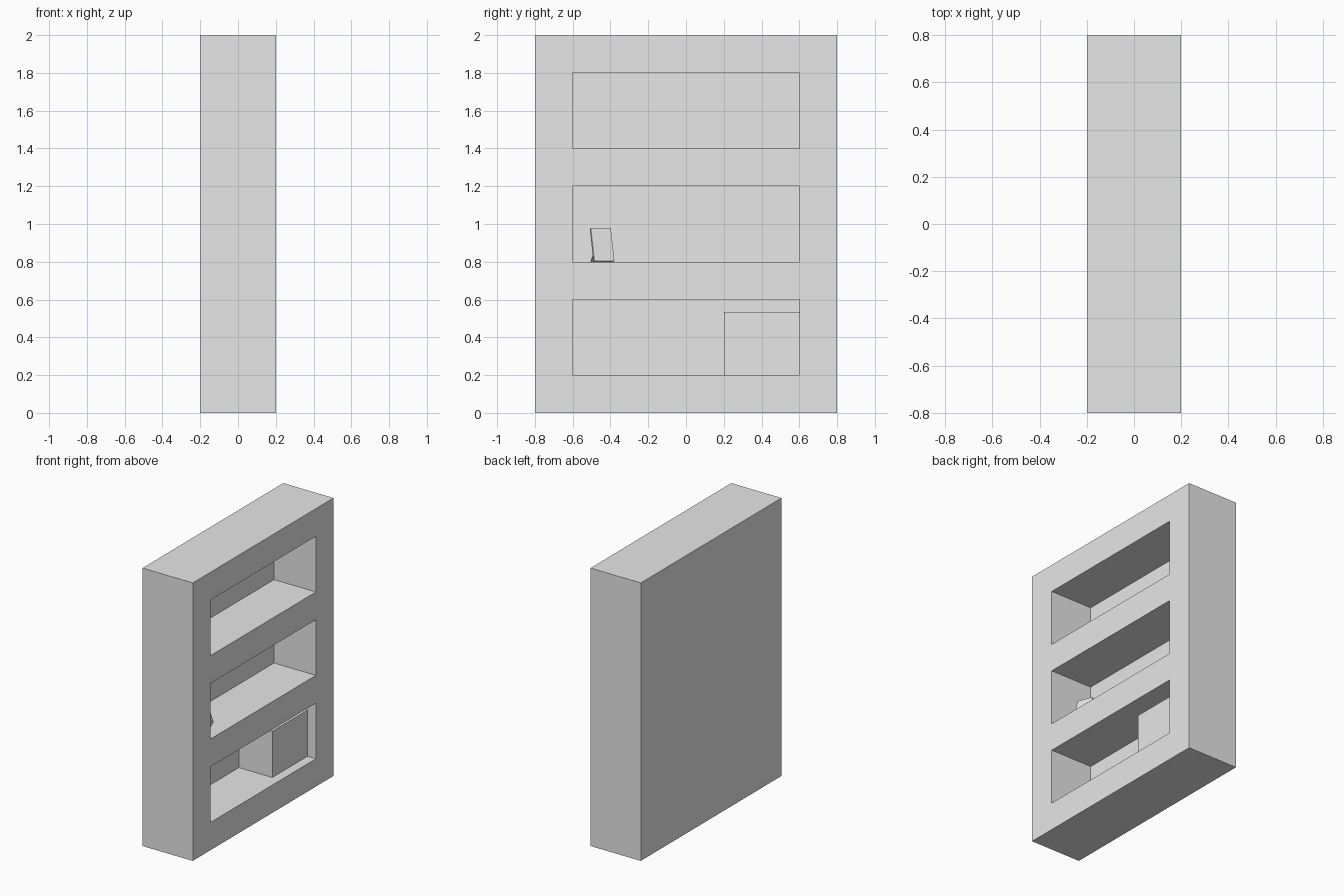
import bpy, bmesh, math
from mathutils import Matrix

if "Cube" in bpy.data.objects:
    bpy.data.objects.remove(bpy.data.objects["Cube"], do_unlink=True)

grey = bpy.data.materials.new("light_grey")
grey.use_nodes = True
COLOUR = (0.8, 0.8, 0.8, 1)
grey.diffuse_color = COLOUR
grey.node_tree.nodes["Principled BSDF"].inputs["Base Color"].default_value = COLOUR


def add_object(name, bm, matrix=Matrix()):
    bmesh.ops.recalc_face_normals(bm, faces=bm.faces)
    mesh = bpy.data.meshes.new(name)
    bm.to_mesh(mesh)
    bm.free()
    mesh.materials.append(grey)
    obj = bpy.data.objects.new(name, mesh)
    obj.matrix_world = matrix
    bpy.context.collection.objects.link(obj)
    return obj


def block(bm, x, y, z):
    """Box given by (min, max) on each axis."""
    spans = (x, y, z)
    size = Matrix.Diagonal([b - a for a, b in spans] + [1])
    place = Matrix.Translation([(a + b) / 2 for a, b in spans])
    bmesh.ops.create_cube(bm, size=1, matrix=place @ size)


def prism(name, profile, width, matrix):
    """Extrude a side profile (depth, height) evenly across the width."""
    bm = bmesh.new()
    face = bm.faces.new([bm.verts.new((d, -width / 2, h)) for d, h in profile])
    new = bmesh.ops.extrude_face_region(bm, geom=[face])["geom"]
    verts = [v for v in new if isinstance(v, bmesh.types.BMVert)]
    bmesh.ops.translate(bm, verts=verts, vec=(0, width, 0))
    return add_object(name, bm, matrix)


# Bookcase body with three shelf recesses open on its left side
BACK = -0.133
bm = bmesh.new()
block(bm, (-0.2, 0.2), (-0.8, 0.8), (0, 2))
case = add_object("bookcase", bm)

bm = bmesh.new()
for shelf in (0.2, 0.8, 1.4):
    block(bm, (BACK, 0.3), (-0.6, 0.6), (shelf, shelf + 0.4))
cutter = add_object("recess_cutter", bm)
cutter.hide_render = True

cut = case.modifiers.new("recesses", "BOOLEAN")
cut.operation = "DIFFERENCE"
cut.solver = "EXACT"
cut.object = cutter
bpy.context.view_layer.objects.active = case
bpy.ops.object.modifier_apply(modifier=cut.name)
bpy.data.objects.remove(cutter, do_unlink=True)

# Storage box on the bottom shelf
bm = bmesh.new()
block(bm, (BACK, -BACK), (0.2, 0.6), (0.2, 0.533))
add_object("storage_box", bm)

# Small picture frame on the middle shelf, turned and leaning back on a strut
stand = Matrix.Translation((0.09, -0.432, 0.8)) @ Matrix.Rotation(math.radians(21), 4, "Z")
lean = math.radians(17)
thick, tall = 0.016, 0.183
s, c = math.sin(lean), math.cos(lean)
low_front = (0, thick * s)
low_back = (-thick * c, 0)
rise = (-tall * s, tall * c)
panel = [low_front, low_back,
         (low_back[0] + rise[0], low_back[1] + rise[1]),
         (low_front[0] + rise[0], low_front[1] + rise[1])]
prism("picture_frame", panel, 0.113, stand)
prism("frame_strut", [(-0.045, 0.12), (-0.15, 0), (-0.135, 0), (-0.04, 0.105)], 0.044, stand)
